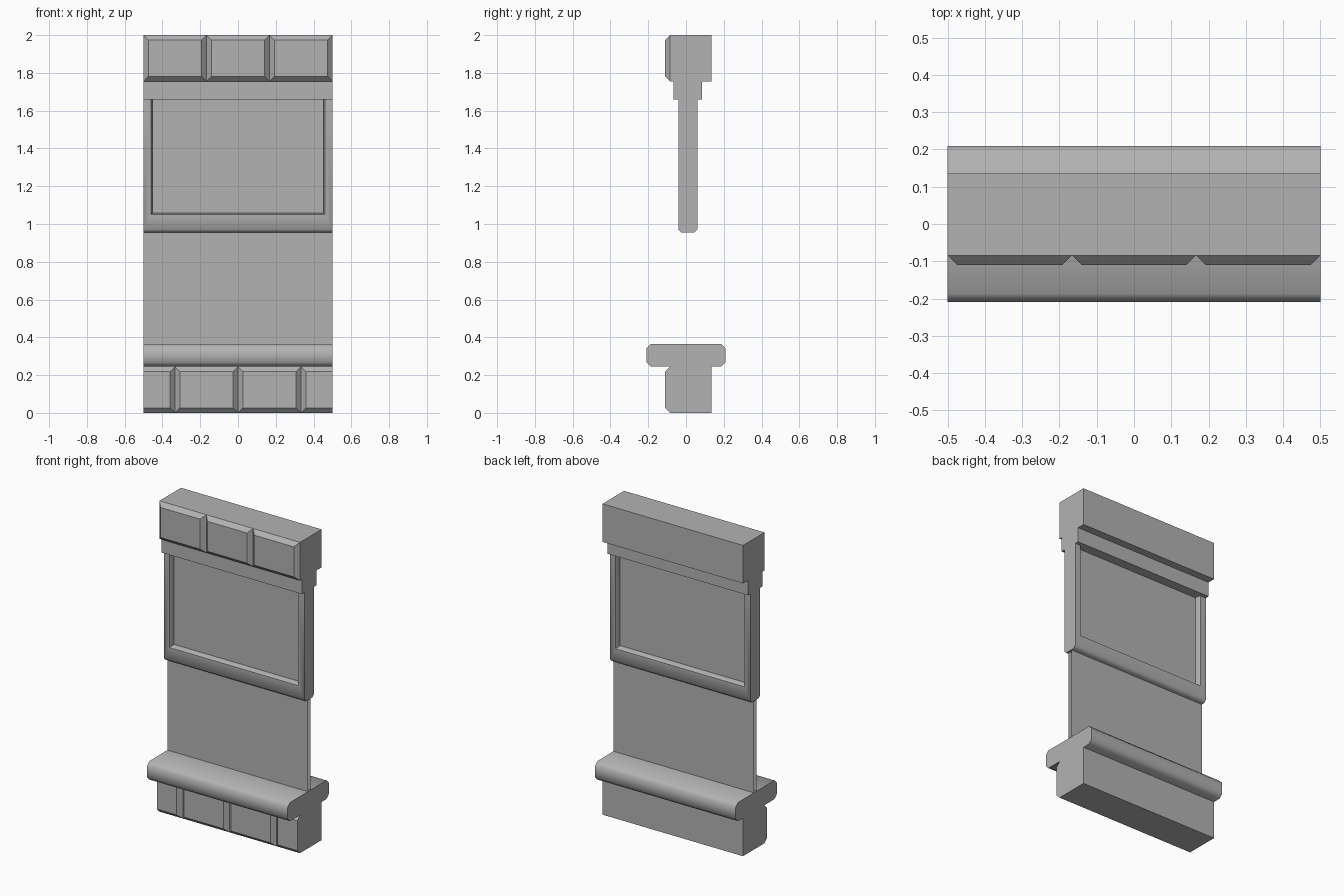
import bpy, bmesh, math

old = bpy.data.objects.get("Cube")
if old:
    bpy.data.objects.remove(old, do_unlink=True)

HALF = 0.5            # half of the wall width
BACK, FACE = 0.135, -0.11
BEVEL = 0.026         # stone chamfer

grey = bpy.data.materials.new("plain grey")
grey.use_nodes = True
COLOUR = (0.45, 0.45, 0.45, 1)
grey.diffuse_color = COLOUR
grey.node_tree.nodes["Principled BSDF"].inputs["Base Color"].default_value = COLOUR


def finish(bm, name, smooth=None):
    """Turn a bmesh into a named object, optionally smooth by angle."""
    bmesh.ops.remove_doubles(bm, verts=bm.verts, dist=0.0001)
    bmesh.ops.recalc_face_normals(bm, faces=bm.faces)
    mesh = bpy.data.meshes.new(name)
    bm.to_mesh(mesh)
    bm.free()
    obj = bpy.data.objects.new(name, mesh)
    bpy.context.collection.objects.link(obj)
    mesh.materials.append(grey)
    if smooth:
        bpy.ops.object.select_all(action='DESELECT')
        obj.select_set(True)
        bpy.context.view_layer.objects.active = obj
        bpy.ops.object.shade_smooth_by_angle(angle=math.radians(smooth))
    return obj


def loft(bm, rings, start=True, end=True):
    """Skin a list of equal-length point loops, with optional end caps."""
    loops = [[bm.verts.new(p) for p in ring] for ring in rings]
    n = len(loops[0])
    for a, b in zip(loops, loops[1:]):
        for i in range(n):
            j = (i + 1) % n
            bm.faces.new((a[i], a[j], b[j], b[i]))
    if start:
        bm.faces.new(loops[0])
    if end:
        bm.faces.new(loops[-1])


def rect(x0, x1, z0, z1, y):
    return [(x0, y, z0), (x1, y, z0), (x1, y, z1), (x0, y, z1)]


def extrude_profile(name, profile, smooth=None):
    """Run a (y, z) section along the full wall width."""
    bm = bmesh.new()
    loft(bm, [[(x, y, z) for y, z in profile] for x in (-HALF, HALF)])
    return finish(bm, name, smooth)


def stone_course(name, z0, z1, joints, chamfer_ends):
    """A block whose front is divided into chamfered stones."""
    bm = bmesh.new()
    groove = FACE + BEVEL
    loft(bm, [rect(-HALF, HALF, z0, z1, y) for y in (BACK, groove)], end=False)
    edges = [-HALF] + joints + [HALF]
    for x0, x1 in zip(edges, edges[1:]):
        left = BEVEL if chamfer_ends or x0 > -HALF else 0
        right = BEVEL if chamfer_ends or x1 < HALF else 0
        loft(bm, [rect(x0, x1, z0, z1, groove),
                  rect(x0 + left, x1 - right, z0 + BEVEL, z1 - BEVEL, FACE)],
             start=False)
    return finish(bm, name)


# Stone courses at the foot and the head
stone_course("base_stones", 0.0, 0.245, [-1 / 3, 0, 1 / 3], False)
stone_course("lintel_stones", 1.755, 2.0, [-1 / 6, 1 / 6], True)

# Projecting sill with softened long edges
Y, Z0, Z1, C = 0.21, 0.245, 0.365, 0.024
sill = [(-Y + C, Z0), (Y - C, Z0), (Y, Z0 + C), (Y, Z1 - C),
        (Y - C, Z1), (-Y + C, Z1), (-Y, Z1 - C), (-Y, Z0 + C)]
extrude_profile("window_sill", sill, 50)

# Step moulding below the lintel
extrude_profile("head_moulding",
                [(-0.065, 1.66), (0.085, 1.66), (0.085, 1.755), (-0.065, 1.755)])

# Raised sash frame: U-shaped, chamfered below and splayed inside
MID, TOP, BOTTOM = 0.01, 1.66, 0.955


def sash_ring(y, lift, splay):
    x_in, z_in, z_out = 0.46 - splay, 1.05 + splay, BOTTOM + lift
    outline = [(-HALF, z_out), (HALF, z_out), (HALF, TOP), (x_in, TOP),
               (x_in, z_in), (-x_in, z_in), (-x_in, TOP), (-HALF, TOP)]
    return [(x, y, z) for x, z in outline]


bm = bmesh.new()
loft(bm, [sash_ring(MID + dy, lift, splay) for dy, lift, splay in
          ((-0.05, 0.016, 0), (-0.034, 0, 0.008), (0.034, 0, 0.008), (0.05, 0.016, 0))])
finish(bm, "sash_frame", 50)

# Two thin panes, front and back, for each half of the window
for half, x, low, high in (("lower", HALF, Z1, BOTTOM + 0.02),
                           ("upper", 0.455, 1.05, TOP)):
    for side, y in (("front", MID - 0.013), ("back", MID + 0.013)):
        bm = bmesh.new()
        bm.faces.new([bm.verts.new(p) for p in rect(-x, x, low, high, y)])
        if side == "back":
            bmesh.ops.reverse_faces(bm, faces=bm.faces)
        mesh_name = f"{half}_pane_{side}"
        pane = bpy.data.meshes.new(mesh_name)
        bm.to_mesh(pane)
        bm.free()
        pane.materials.append(grey)
        bpy.context.collection.objects.link(bpy.data.objects.new(mesh_name, pane))
